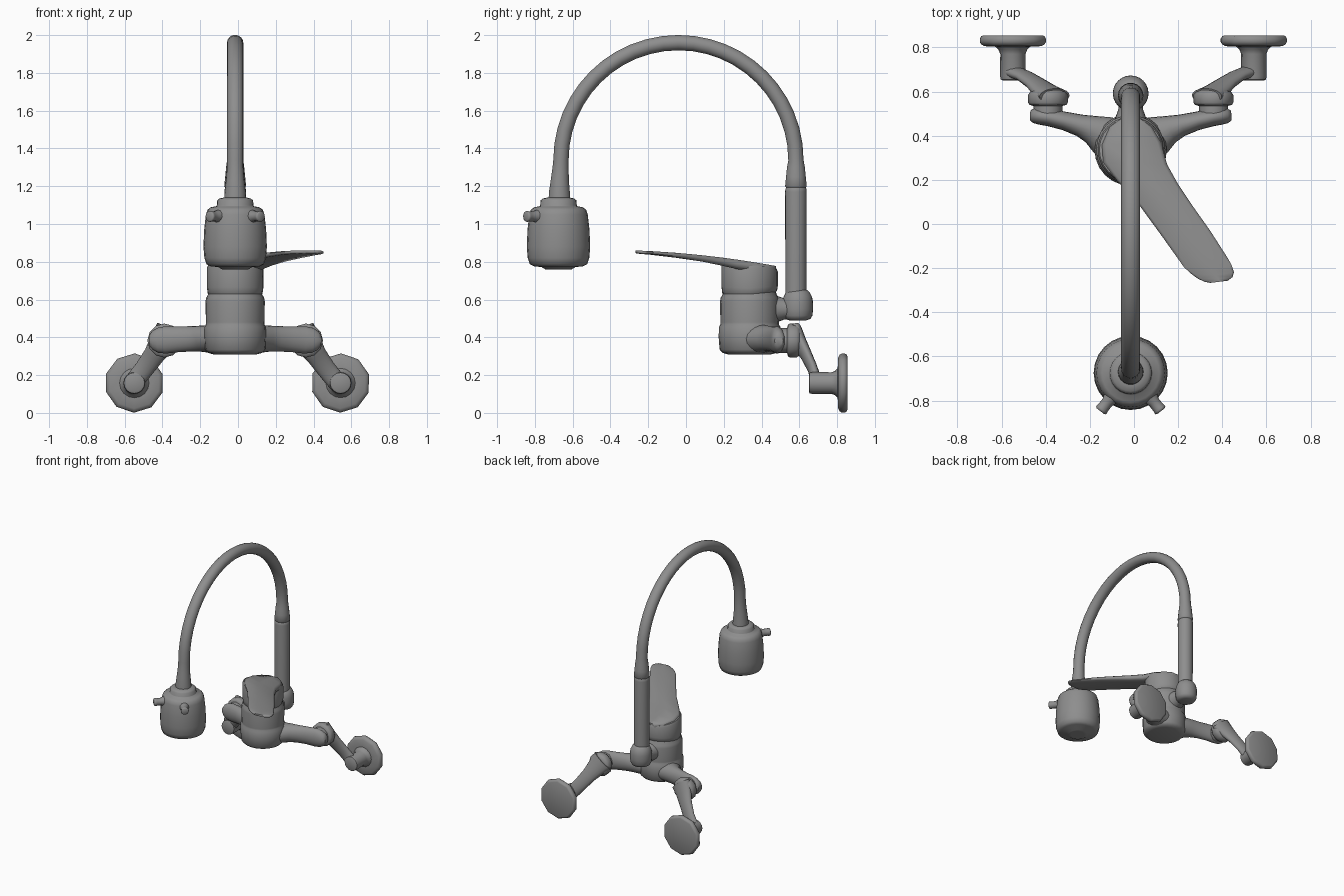
import bpy, bmesh, math
from mathutils import Vector as V

CX = -0.015          # centre line of the fitting
Y, Z = V((0, 1, 0)), V((0, 0, 1))

# Dark metal
METAL = bpy.data.materials.new("dark_metal")
METAL.diffuse_color = (0.27, 0.27, 0.27, 1)


def finish(name, bm, angle=40):
    bmesh.ops.recalc_face_normals(bm, faces=bm.faces)
    me = bpy.data.meshes.new(name)
    bm.to_mesh(me)
    bm.free()
    me.materials.append(METAL)
    ob = bpy.data.objects.new(name, me)
    bpy.context.collection.objects.link(ob)
    bpy.ops.object.select_all(action='DESELECT')
    ob.select_set(True)
    bpy.context.view_layer.objects.active = ob
    bpy.ops.object.shade_smooth_by_angle(angle=math.radians(angle))
    return ob


def sweep(name, rings, ref, axis=None, n=20, angle=50):
    """Skin elliptical rings (point, radius along ref, radius across)."""
    bm = bmesh.new()
    pts = [V(r[0]) for r in rings]
    loops = []
    for i, (p, a, b) in enumerate(rings):
        t = axis or pts[min(i + 1, len(pts) - 1)] - pts[max(i - 1, 0)]
        t = t.normalized()
        u = (V(ref) - t * t.dot(V(ref))).normalized()
        w = t.cross(u)
        loops.append([bm.verts.new(pts[i] + u * a * math.cos(k * math.tau / n)
                                   + w * b * math.sin(k * math.tau / n)) for k in range(n)])
    for l0, l1 in zip(loops, loops[1:]):
        for k in range(n):
            bm.faces.new((l0[k], l0[k - 1], l1[k - 1], l1[k]))
    bm.faces.new(loops[0])
    bm.faces.new(loops[-1])
    return finish(name, bm, angle)


def revolve(name, origin, axis, profile, n=24):
    """Turn a (distance, radius) profile about an axis."""
    axis = V(axis).normalized()
    ref = V((1, 0, 0)) if abs(axis.x) < 0.5 else Z
    return sweep(name, [(V(origin) + axis * d, r, r) for d, r in profile], ref, axis, n)


# Valve body
BY = 0.337
revolve("valve_body", (CX, BY, 0), Z,
        [(0.31, 0.115), (0.317, 0.142), (0.335, 0.159), (0.40, 0.164), (0.455, 0.163),
         (0.468, 0.155), (0.48, 0.155), (0.59, 0.157), (0.61, 0.153), (0.63, 0.142), (0.66, 0.135)])

# Lever cap with a sloping top
cap = revolve("lever_cap", (CX, BY, 0), Z,
              [(0.62, 0.135), (0.632, 0.145), (0.66, 0.149), (0.77, 0.149), (0.786, 0.142)])
for v in cap.data.vertices:
    k = min(1, max(0, (v.co.z - 0.62) / 0.15))
    v.co.z -= 0.155 * k * (v.co.y - BY)
    if v.co.z < 0.7:                      # lower rim rises towards the back
        v.co.z += 0.12 * max(0, v.co.y - BY)


# Lever blade: left/right outline pairs with thickness, lifted onto the slope
def blade_z(y):
    return 0.843 - 0.09 * y - 0.10 * y * y


rows = [((-.06, .477), (.03, .477), .03), ((-.11, .44), (.08, .44), .045),
        ((-.145, .36), (.122, .37), .05), ((-.14, .28), (.15, .27), .05),
        ((-.08, .20), (.20, .18), .042), ((.03, .077), (.267, .08), .033),
        ((.13, -.06), (.345, -.03), .026), ((.226, -.195), (.425, -.155), .019),
        ((.258, -.225), (.443, -.187), .018), ((.29, -.248), (.453, -.218), .017),
        ((.32, -.262), (.447, -.24), .016), ((.345, -.267), (.425, -.257), .014)]
bm = bmesh.new()
loops = []
for l, r, t in rows:
    c = [(l[0] + (r[0] - l[0]) * f, l[1] + (r[1] - l[1]) * f, e)
         for f, e in ((0, .3), (.06, 0), (.5, 0), (.94, 0), (1, .3))]
    loops.append([bm.verts.new((x, y, blade_z(y) - t * e)) for x, y, e in c]
                 + [bm.verts.new((x, y, blade_z(y) - t * (1 - e))) for x, y, e in reversed(c)])
for a, b in zip(loops, loops[1:]):
    for k in range(10):
        bm.faces.new((a[k - 1], a[k], b[k], b[k - 1]))
bm.faces.new(loops[0])
bm.faces.new(loops[-1])
finish("lever_blade", bm, 60)

# Swivel joint behind the body, with its neck
SY = 0.582
revolve("swivel_joint", (CX, SY + 0.01, 0), Z,
        [(0.49, 0.045), (0.497, 0.066), (0.515, 0.077), (0.55, 0.081), (0.59, 0.08),
         (0.615, 0.075), (0.64, 0.062), (0.65, 0.05)])
revolve("swivel_neck", (CX, 0.4, 0.55), Y, [(0, 0.085), (0.08, 0.07), (0.12, 0.056), (0.2, 0.056)])

# Riser post and gooseneck spout
revolve("riser_post", (CX, SY, 0), Z,
        [(0.6, 0.056), (1.17, 0.057), (1.185, 0.056), (1.192, 0.052), (1.2, 0.05)])
AY, AZ, AR = -0.04, 1.338, 0.622
rings = [((CX, SY, z), r, r) for z, r in ((1.192, .052), (1.2, .058), (1.25, .053), (1.3, .048))]
for i in range(25):
    a = math.pi * i / 24
    rings.append(((CX, AY + AR * math.cos(a), AZ + AR * math.sin(a)), 0.043, 0.041))
rings += [((CX, y, z), r, r) for y, z, r in
          ((-.664, 1.3, .043), (-.668, 1.23, .049), (-.67, 1.17, .056), (-.67, 1.12, .059))]
sweep("gooseneck_spout", rings, (1, 0, 0), n=18)

# Spray head with collar and two small prongs
HY = -0.675
revolve("spray_head", (CX, HY, 0), Z,
        [(0.76, 0.05), (0.76, 0.07), (0.772, 0.09), (0.776, 0.13), (0.787, 0.152),
         (0.82, 0.163), (0.88, 0.168), (0.97, 0.164), (1.05, 0.155), (1.075, 0.147), (1.088, 0.13),
         (1.094, 0.1), (1.098, 0.097), (1.125, 0.095), (1.135, 0.083), (1.14, 0.06)])
for s in (-1, 1):
    revolve("spray_prong", (CX, HY, 1.04), (s * 0.62, -0.78, 0),
            [(0.1, 0.042), (0.15, 0.034), (0.17, 0.027), (0.2, 0.027), (0.21, 0.029),
             (0.217, 0.028), (0.221, 0.022)], 12)

# Both supply sides: arm, union nut, offset connector, wall pipe and flange
for s in (-1, 1):
    def P(d, y, z):
        return (CX + s * d, y, z)

    sweep("supply_arm", [(P(.06, .37, .39), .11, .078), (P(.13, .405, .392), .088, .074),
                         (P(.18, .43, .393), .064, .069), (P(.23, .447, .392), .05, .067),
                         (P(.30, .467, .390), .042, .068), (P(.37, .483, .386), .04, .072),
                         (P(.41, .488, .384), .038, .066), (P(.438, .491, .383), .034, .05),
                         (P(.455, .492, .382), .023, .027)], Y)
    revolve("union_nut", P(.375, 0, .383), Y,
            [(.49, .066), (.535, .066), (.54, .084), (.55, .09), (.585, .09), (.6, .08), (.608, .06)], 12)
    sweep("offset_connector", [(P(.345, .58, .425), .036, .085), (P(.385, .60, .372), .037, .072),
                               (P(.43, .637, .305), .03, .056), (P(.48, .67, .235), .026, .051),
                               (P(.52, .685, .185), .028, .05), (P(.55, .69, .15), .028, .048)], Y, n=16)
    fx = s * 0.546 - 0.003
    revolve("wall_pipe", (fx, 0, .158), Y,
            [(.65, .045), (.655, .055), (.67, .058), (.77, .057), (.79, .065), (.81, .085)], 16)
    sweep("wall_flange", [((fx, y, .158), r, r) for y, r in
                          ((.803, .08), (.806, .135), (.814, .15), (.825, .157), (.84, .157),
                           (.851, .15), (.855, .14))], (math.cos(.3), 0, math.sin(.3)), Y, 10, 40)
